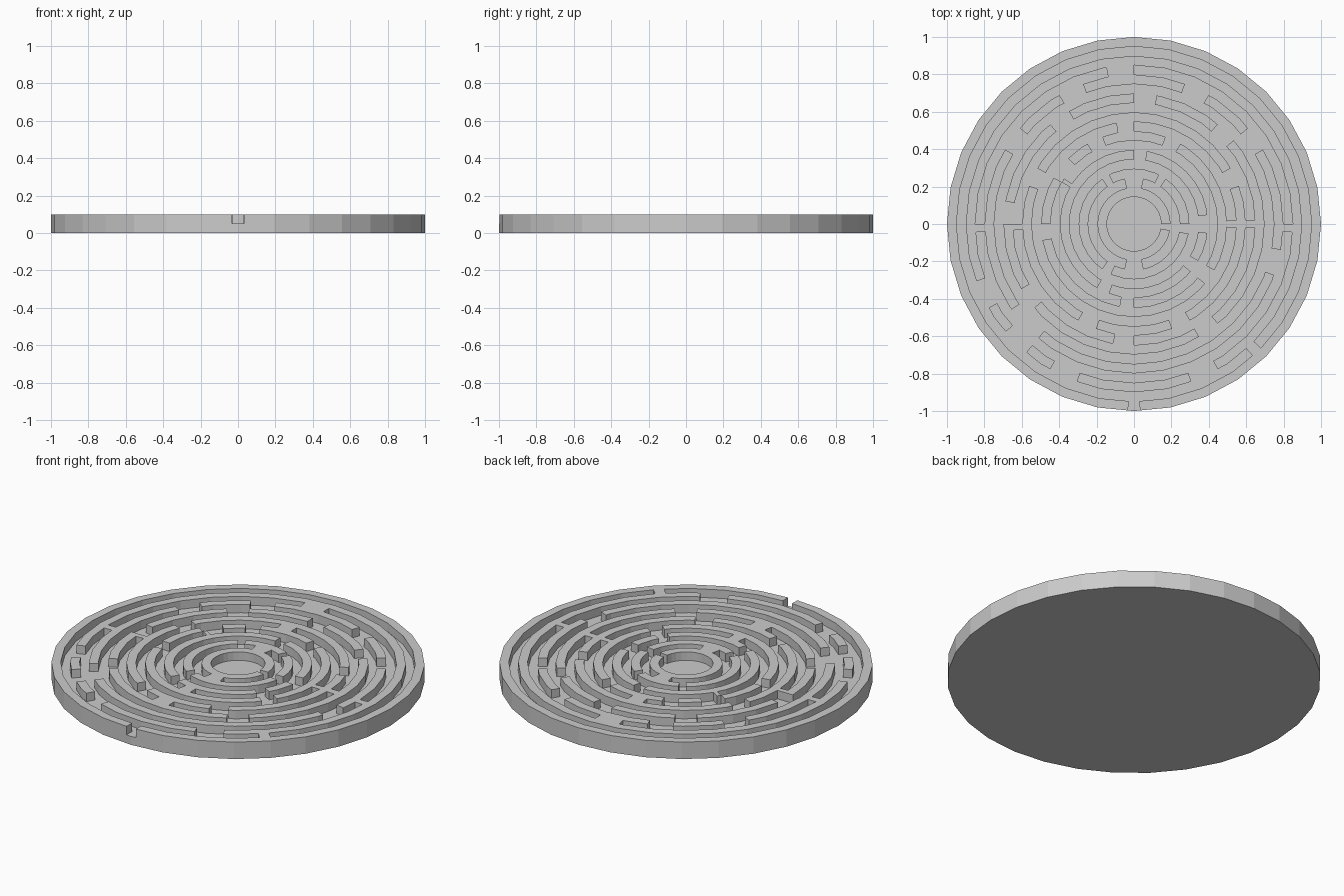
import bpy, bmesh, math

if "Cube" in bpy.data.objects:
    bpy.data.objects.remove(bpy.data.objects["Cube"])

SIDES = 32
FLOOR, TOP = 0.05, 0.10
STEP = 0.0503
SEG = 2 * math.pi / SIDES

# Ring boundaries from the centre room outwards: wall, gap, wall, gap ... wall
radii = [0.145 + STEP * i for i in range(17)] + [1.0]

# Openings cut in each circular wall (degrees), keyed by band index
openings = {
    0: [(350, 360)],
    2: [(55, 63), (117, 125), (350, 360), (235, 245)],
    4: [(80, 90), (0, 7), (353, 360), (240, 250), (320, 330)],
    6: [(60, 70), (110, 120), (135, 150), (180, 190), (320, 330)],
    8: [(20, 30), (150, 160), (240, 250), (290, 300)],
    10: [(80, 90), (40, 50), (120, 130), (170, 180), (210, 220), (300, 310)],
    12: [(60, 70), (110, 120), (30, 40), (140, 150), (340, 350), (215, 230)],
    14: [(200, 210), (220, 230), (240, 250), (290, 300)],
    16: [(268.2, 271.8)],
}
# Blocks that close the passages between the walls
blocks = {
    1: [(78, 102), (258, 282)],
    5: [(147, 150), (260, 270)],
    7: [(90, 100), (0, 2), (358, 360)],
    9: [(260, 270), (0, 2), (358, 360), (180, 183)],
    13: [(90, 100), (357, 360), (180, 183)],
    15: [(312, 315.6)],
}


def inside(angle, spans):
    return any(a < angle < b for a, b in spans)


def height(band, angle):
    if band < 0:
        return FLOOR
    if band % 2 == 0:
        return FLOOR if inside(angle, openings.get(band, [])) else TOP
    return TOP if inside(angle, blocks.get(band, [])) else FLOOR


def point(r, degrees, z):
    """Point on a regular 32-sided ring."""
    t = math.radians(degrees)
    local = t % SEG - SEG / 2
    k = r * math.cos(SEG / 2) / math.cos(local)
    return (k * math.cos(t), k * math.sin(t), z)


angles = {i * 360 / SIDES for i in range(SIDES + 1)}
for table in (openings, blocks):
    for spans in table.values():
        for span in spans:
            angles.update(span)
angles = sorted(angles)

bm = bmesh.new()


def face(*pts):
    bm.faces.new([bm.verts.new(p) for p in pts])


for a, b in zip(angles, angles[1:]):
    mid = (a + b) / 2
    # Centre room floor and underside
    face((0, 0, FLOOR), point(radii[0], a, FLOOR), point(radii[0], b, FLOOR))
    face((0, 0, 0), point(1, b, 0), point(1, a, 0))
    for i in range(17):
        r0, r1, h = radii[i], radii[i + 1], height(i, mid)
        # Wall top or passage floor
        face(point(r0, a, h), point(r1, a, h), point(r1, b, h), point(r0, b, h))
        # Curved side towards the centre
        h_in = height(i - 1, mid)
        if h_in != h:
            face(point(r0, a, h_in), point(r0, a, h), point(r0, b, h), point(r0, b, h_in))
        # Radial end face against the previous sector
        before = angles[angles.index(a) - 1] if a > 0 else angles[-2]
        h_prev = height(i, (before + a) / 2 if a > 0 else (before + 360) / 2)
        if h_prev != h:
            face(point(r0, a, h_prev), point(r1, a, h_prev), point(r1, a, h), point(r0, a, h))
    # Outer rim
    face(point(1, a, 0), point(1, b, 0), point(1, b, FLOOR), point(1, a, FLOOR))
    if height(16, mid) == TOP:
        face(point(1, a, FLOOR), point(1, b, FLOOR), point(1, b, TOP), point(1, a, TOP))

bmesh.ops.remove_doubles(bm, verts=bm.verts, dist=1e-5)
bmesh.ops.recalc_face_normals(bm, faces=bm.faces)
mesh = bpy.data.meshes.new("round_maze")
bm.to_mesh(mesh)
bm.free()
bpy.context.collection.objects.link(bpy.data.objects.new("round_maze", mesh))
